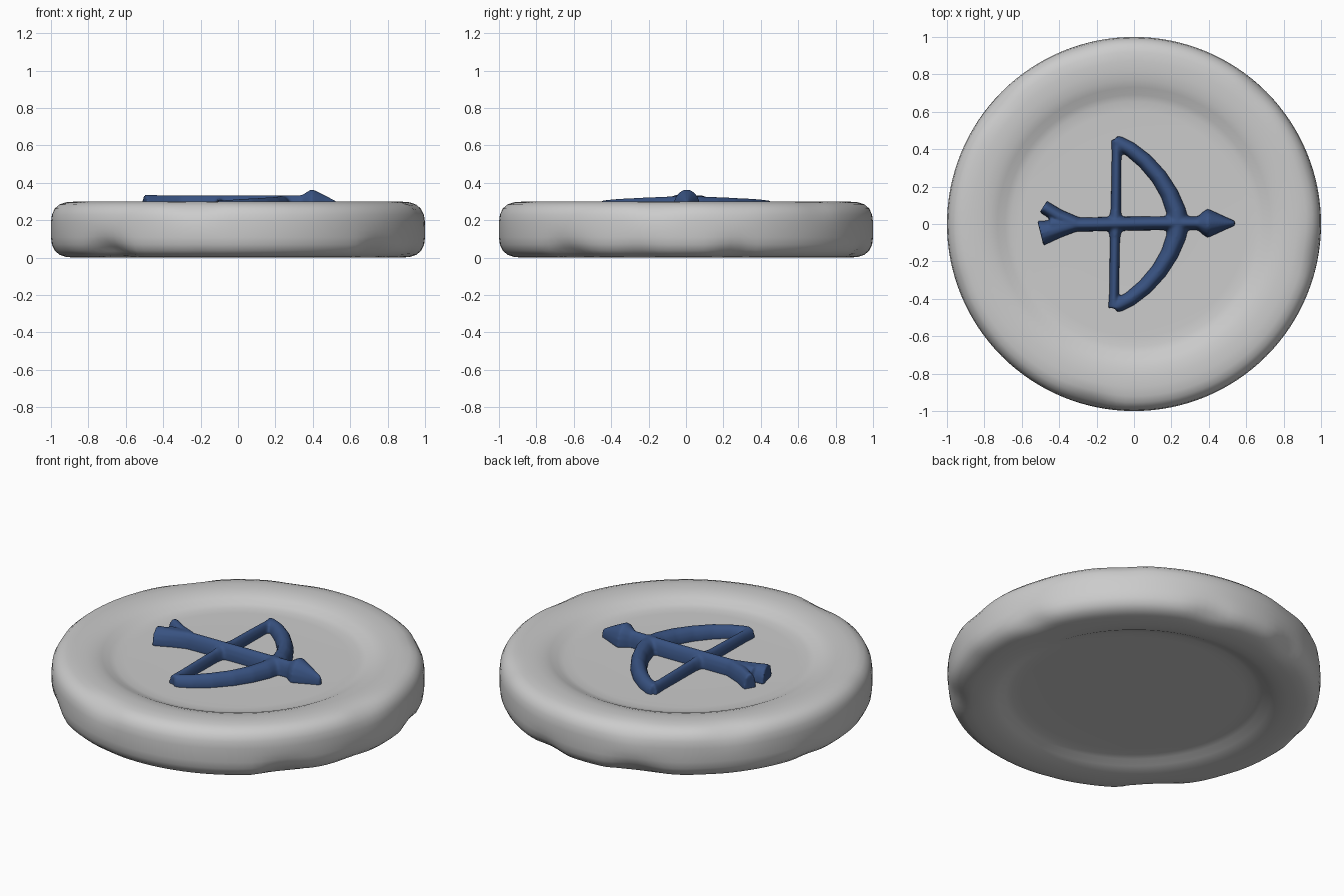
import bpy, bmesh, math
from mathutils import Vector

if "Cube" in bpy.data.objects:
    bpy.data.objects.remove(bpy.data.objects["Cube"])

FLOOR = 0.25


def new_object(name, bm):
    bmesh.ops.recalc_face_normals(bm, faces=bm.faces)
    mesh = bpy.data.meshes.new(name)
    bm.to_mesh(mesh)
    bm.free()
    mesh.shade_smooth()
    obj = bpy.data.objects.new(name, mesh)
    bpy.context.collection.objects.link(obj)
    return obj


def wobble(a, phase):
    # smooth 0..1 variation around the rim
    w = math.sin(3 * a + phase) + math.sin(7 * a + 2.3 * phase) + math.sin(12 * a + 4.1 * phase)
    return max(0.0, w / 3) ** 1.5


# Stone disc: half profile (radius, height above mid plane), mirrored for the underside
half = [(0.30, 0.10), (0.60, 0.10), (0.655, 0.102), (0.69, 0.111), (0.73, 0.13),
        (0.77, 0.143), (0.82, 0.149), (0.87, 0.15), (0.92, 0.146), (0.955, 0.134),
        (0.98, 0.112), (0.995, 0.08), (1.0, 0.04)]
profile = half + [(1.0, 0.0)] + [(r, -z) for r, z in reversed(half)]
SEG = 128
bm = bmesh.new()
rings = []
for r, z in profile:
    ring = []
    for i in range(SEG):
        a = 2 * math.pi * i / SEG
        # worn, chipped corners: stronger on the lower edge
        corner = max(0.0, 1 - abs(r - 0.97) / 0.07) * min(1.0, abs(z) / 0.1)
        chip = corner * wobble(a, 1.0 if z > 0 else 2.6) * (0.015 if z > 0 else 0.035)
        rr = r - chip
        zz = z - math.copysign(chip * 0.8, z)
        ring.append(bm.verts.new((rr * math.cos(a), rr * math.sin(a), zz + 0.15)))
    rings.append(ring)
for r0, r1 in zip(rings, rings[1:]):
    for i in range(SEG):
        j = (i + 1) % SEG
        bm.faces.new((r0[i], r0[j], r1[j], r1[i]))
bm.faces.new(rings[0])
bm.faces.new(rings[-1])
new_object("stone_disc", bm)


# Emblem strokes: each point is (x, y, half width, top height)
def stroke(bm, pts, sides=16):
    rings = []
    for k, (x, y, w, top) in enumerate(pts):
        a, b = pts[max(k - 1, 0)], pts[min(k + 1, len(pts) - 1)]
        d = Vector((b[0] - a[0], b[1] - a[1], 0)).normalized()
        n = Vector((-d.y, d.x, 0))
        base = FLOOR + 0.005
        ring = []
        for i in range(sides):
            t = 2 * math.pi * i / sides
            s = math.sin(t)
            h = (top - base) * s if s > 0 else 0.04 * s
            ring.append(bm.verts.new(Vector((x, y, base + h)) + n * w * math.cos(t)))
        rings.append(ring)
    for r0, r1 in zip(rings, rings[1:]):
        for i in range(sides):
            j = (i + 1) % sides
            bm.faces.new((r0[i], r0[j], r1[j], r1[i]))
    bm.faces.new(rings[0])
    bm.faces.new(rings[-1])


bm = bmesh.new()
# bow limbs, mirrored about the arrow
limb = [(-0.105, 0.445, 0.030, 0.306), (-0.08, 0.432, 0.038, 0.308), (-0.02, 0.40, 0.040, 0.312),
        (0.06, 0.335, 0.043, 0.317), (0.135, 0.25, 0.045, 0.321), (0.19, 0.16, 0.048, 0.325),
        (0.225, 0.07, 0.053, 0.329), (0.235, 0.0, 0.06, 0.332)]
stroke(bm, limb + [(x, -y, w, t) for x, y, w, t in reversed(limb[:-1])])
# string
stroke(bm, [(-0.09, 0.45, 0.032, 0.305), (-0.093, 0.38, 0.026, 0.306), (-0.097, 0.08, 0.027, 0.312),
            (-0.10, 0.0, 0.04, 0.32), (-0.102, -0.08, 0.027, 0.312), (-0.107, -0.38, 0.026, 0.306),
            (-0.108, -0.45, 0.03, 0.305)])
# arrow shaft
stroke(bm, [(-0.45, 0.0, 0.04, 0.334), (-0.30, -0.003, 0.038, 0.334), (0.10, 0.004, 0.038, 0.334),
            (0.40, 0.004, 0.036, 0.336)])
# arrow head
stroke(bm, [(0.345, 0.004, 0.040, 0.338), (0.372, 0.004, 0.064, 0.355), (0.395, 0.004, 0.078, 0.368),
            (0.43, 0.004, 0.062, 0.352), (0.49, 0.004, 0.034, 0.322), (0.54, 0.004, 0.012, 0.295)])
# fletching lobes
stroke(bm, [(-0.31, -0.005, 0.035, 0.334), (-0.40, -0.025, 0.048, 0.335), (-0.50, -0.050, 0.068, 0.337)])
stroke(bm, [(-0.31, 0.005, 0.035, 0.334), (-0.40, 0.040, 0.038, 0.335), (-0.485, 0.093, 0.036, 0.335)])

emblem = new_object("bow_and_arrow_emblem", bm)
remesh = emblem.modifiers.new("fuse", 'REMESH')
remesh.mode = 'VOXEL'
remesh.voxel_size = 0.008
remesh.use_smooth_shade = True
smooth = emblem.modifiers.new("soften", 'SMOOTH')
smooth.factor = 0.5
smooth.iterations = 6

blue = bpy.data.materials.new("emblem_blue")
blue.diffuse_color = (0.04, 0.085, 0.22, 1)
blue.use_nodes = True
blue.node_tree.nodes["Principled BSDF"].inputs["Base Color"].default_value = blue.diffuse_color
emblem.data.materials.append(blue)
